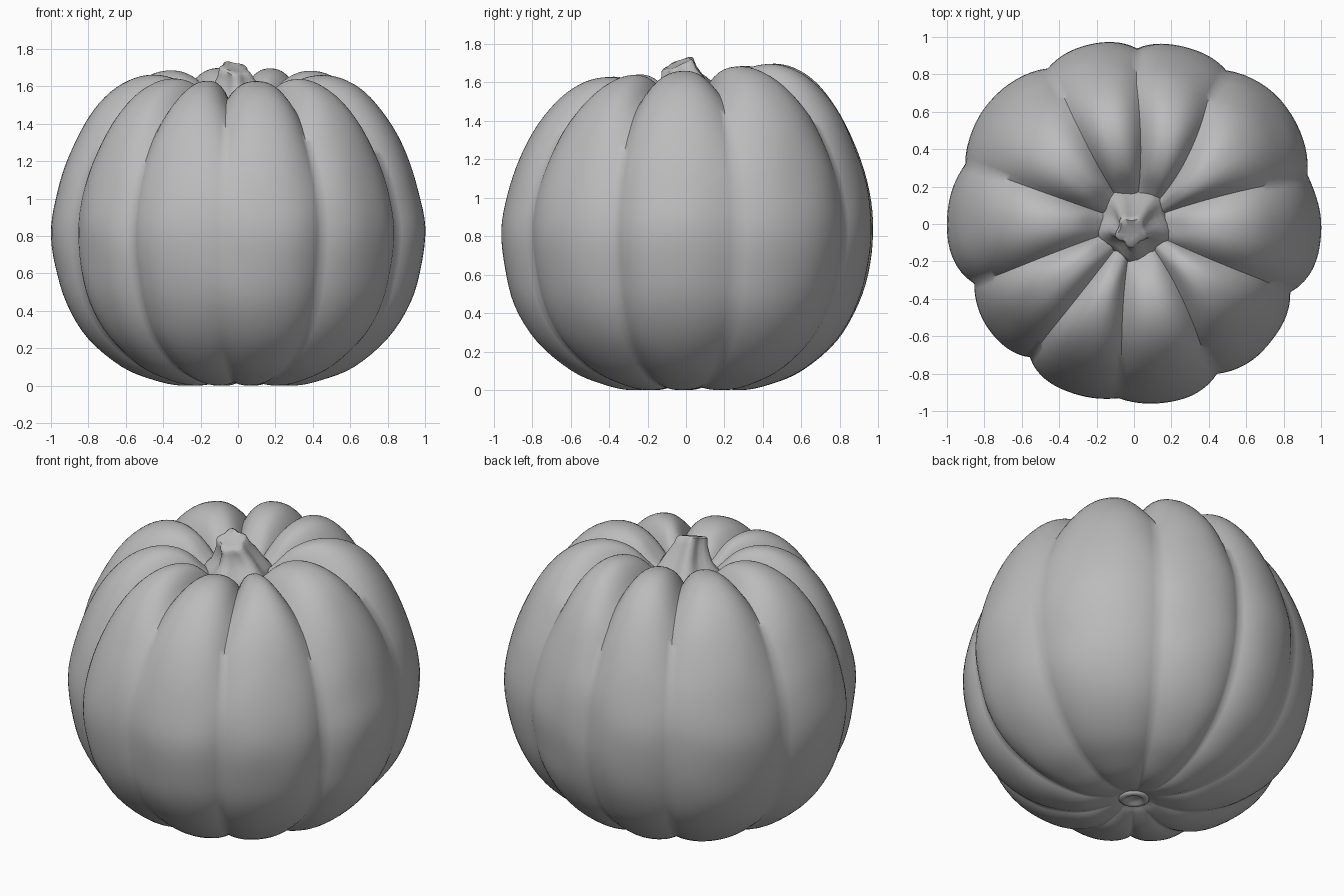
import bpy, bmesh, math
from mathutils import Vector, noise

cube = bpy.data.objects.get("Cube")
if cube:
    bpy.data.objects.remove(cube, do_unlink=True)

# One plain grey for everything
grey = bpy.data.materials.new("plain grey")
grey.use_nodes = True
grey.diffuse_color = (0.5, 0.5, 0.5, 1)
grey.node_tree.nodes["Principled BSDF"].inputs["Base Color"].default_value = (0.5, 0.5, 0.5, 1)


def finish(name, bm, angle):
    bmesh.ops.recalc_face_normals(bm, faces=bm.faces)
    mesh = bpy.data.meshes.new(name)
    bm.to_mesh(mesh)
    bm.free()
    ob = bpy.data.objects.new(name, mesh)
    bpy.context.collection.objects.link(ob)
    mesh.materials.append(grey)
    bpy.ops.object.select_all(action='DESELECT')
    ob.select_set(True)
    bpy.context.view_layer.objects.active = ob
    bpy.ops.object.shade_smooth_by_angle(angle=math.radians(angle))
    return ob


def loft(bm, rings):
    """Skin closed rings of points and close both ends with a fan."""
    rows = [[bm.verts.new(p) for p in ring] for ring in rings]
    n = len(rows[0])
    for a, b in zip(rows, rows[1:]):
        for i in range(n):
            j = (i + 1) % n
            bm.faces.new((a[i], a[j], b[j], b[i]))
    for row in (rows[0], rows[-1]):
        mid = bm.verts.new(sum((v.co for v in row), Vector()) / n)
        for i in range(n):
            bm.faces.new((row[i], row[(i + 1) % n], mid))


def smooth_path(points, steps):
    """Catmull-Rom curve through the points."""
    p = [Vector(q) for q in points]
    p = [2 * p[0] - p[1]] + p + [2 * p[-1] - p[-2]]
    out = []
    for a, b, c, d in zip(p, p[1:], p[2:], p[3:]):
        for k in range(steps):
            t = k / steps
            out.append(0.5 * (2 * b + (c - a) * t + (2 * a - 5 * b + 4 * c - d) * t ** 2
                              + (3 * b - a - 3 * c + d) * t ** 3))
    return out + [p[-2]]


# Half profiles (radius, height) along a rib crest and along a groove
crest = smooth_path([(.05, 1.46), (.13, 1.47), (.2, 1.53), (.3, 1.62), (.42, 1.66), (.55, 1.645),
                     (.68, 1.57), (.8, 1.43), (.9, 1.24), (.965, 1.05), (1, .85), (.98, .65),
                     (.92, .44), (.8, .25), (.62, .1), (.45, .03), (.3, 0), (.15, .02),
                     (.09, .04), (.03, .045)], 4)
groove = smooth_path([(.05, 1.46), (.12, 1.46), (.18, 1.48), (.27, 1.53), (.38, 1.56), (.5, 1.55),
                      (.63, 1.49), (.75, 1.37), (.85, 1.2), (.915, 1.03), (.94, .85), (.925, .65),
                      (.87, .45), (.76, .27), (.59, .125), (.43, .05), (.29, .02), (.15, .025),
                      (.09, .04), (.03, .045)], 4)

# Each groove: angle at the rim, angle near the stem, rim radius, radius of the rib after it
ribs = [(16, 20, .965, 1.025), (59, 44, .955, .987), (89, 82, .94, .99), (119, 123, .95, 1.01),
        (160.5, 161, .955, 1.0), (200.5, 199, .913, .96), (232, 233, .90, .965),
        (265, 260, .937, .972), (299, 308, .915, .965), (336.4, 334, .91, 1.0)]
SEG = 16

# Ribbed body
rings = []
for c, g in zip(crest, groove):
    ring = []
    inner = min(1, max(0, (.8 - c.x) / .6)) if c.y > .8 else 0
    for k, rib in enumerate(ribs):
        nxt = ribs[(k + 1) % len(ribs)]
        wrap = 360 if k == len(ribs) - 1 else 0
        a0 = rib[0] + (rib[1] - rib[0]) * inner
        a1 = nxt[0] + (nxt[1] - nxt[0]) * inner + wrap
        for s in range(SEG):
            t = s / SEG
            bump = 1 - abs(2 * t - 1) ** 2.4
            ang = math.radians(a0 + (a1 - a0) * t)
            rim = (rib[2] + (nxt[2] - rib[2]) * t) / .94
            r = g.x * rim * (1 - bump) + c.x * rib[3] * bump
            z = g.y * (1 - bump) + c.y * bump
            x, y = r * math.cos(ang), r * math.sin(ang)
            # the back shoulder stands a little higher than the front
            z += .08 * y * (max(z, 0) / 1.65) ** 2
            r2 = 1 + .007 * noise.noise(Vector((x, y, z)) * 3.5)
            ring.append((x * r2, y * r2, max(z, 0)))
    rings.append(ring)
bm = bmesh.new()
loft(bm, rings)
finish("pumpkin_body", bm, 60)

# Five-ridged stem, flared at the base and leaning to the front
# (centre x, centre y, height, radius, ridge depth, end tilt)
stem = [(0, 0, 1.42, .19, .06, 0), (0, 0, 1.48, .195, .09, 0), (0, 0, 1.52, .17, .13, 0),
        (0, 0, 1.56, .135, .16, 0), (-.005, -.01, 1.61, .11, .16, .1),
        (-.01, -.03, 1.66, .086, .14, .25), (-.015, -.04, 1.69, .08, .12, .4),
        (-.015, -.042, 1.70, .068, .12, .4), (-.015, -.042, 1.695, .035, .1, .4)]
rings = []
for cx, cy, z, r, ridge, tilt in stem:
    ring = []
    for i in range(30):
        a = math.tau * i / 30
        rr = r * (1 + ridge * math.cos(5 * (a - math.radians(54))))
        x, y = rr * math.cos(a), rr * math.sin(a)
        ring.append((cx + x, cy + y, z + tilt * (y - .5 * x)))
    rings.append(ring)
bm = bmesh.new()
loft(bm, rings)
finish("stem", bm, 50)

# Small round scar under the body
rings = [[(r * math.cos(math.tau * i / 24), r * math.sin(math.tau * i / 24), z) for i in range(24)]
         for r, z in ((.09, .06), (.085, .035), (.07, .025), (.052, .028), (.04, .04))]
bm = bmesh.new()
loft(bm, rings)
finish("blossom_scar", bm, 60)
